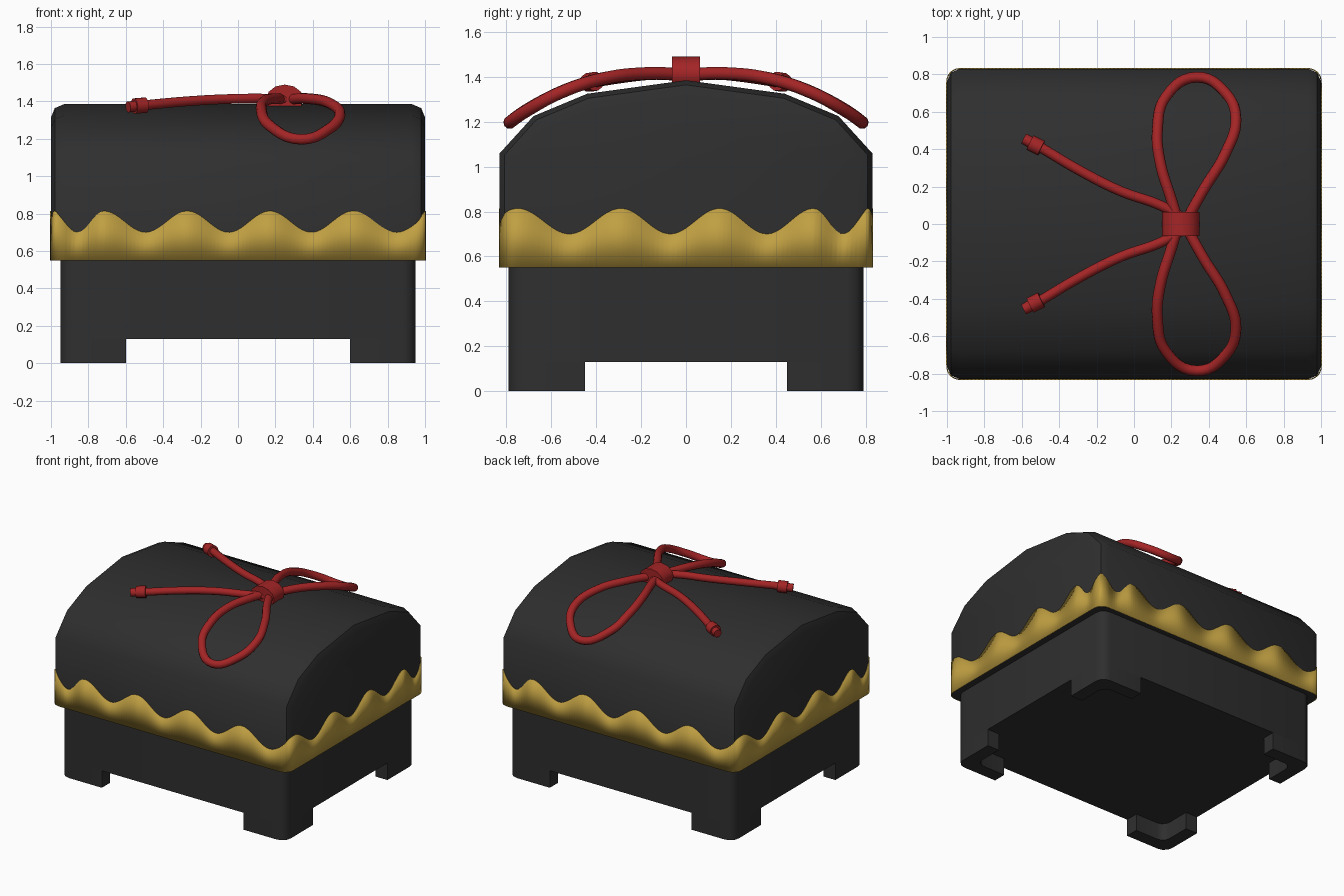
import bpy, bmesh, math
from mathutils import Vector

old = bpy.data.objects.get("Cube")
if old:
    bpy.data.objects.remove(old)


def material(name, r, g, b):
    m = bpy.data.materials.new(name)
    m.use_nodes = True
    m.diffuse_color = (r, g, b, 1)
    m.node_tree.nodes["Principled BSDF"].inputs["Base Color"].default_value = (r, g, b, 1)
    return m


BLACK = material("charcoal black", 0.028, 0.028, 0.028)
GOLD = material("gold", 0.53, 0.35, 0.055)
RED = material("ribbon red", 0.37, 0.018, 0.019)


def finish(name, bm, mat, angle=None):
    bmesh.ops.recalc_face_normals(bm, faces=bm.faces[:])
    mesh = bpy.data.meshes.new(name)
    bm.to_mesh(mesh)
    bm.free()
    return place(name, mesh, mat, angle)


def place(name, data, mat, angle=None):
    data.materials.append(mat)
    ob = bpy.data.objects.new(name, data)
    bpy.context.collection.objects.link(ob)
    if angle:
        bpy.ops.object.select_all(action='DESELECT')
        ob.select_set(True)
        bpy.context.view_layer.objects.active = ob
        bpy.ops.object.shade_smooth_by_angle(angle=math.radians(angle))
    return ob


def prism(points, offset):
    """Extrude a closed polygon by an offset vector."""
    bm = bmesh.new()
    face = bm.faces.new([bm.verts.new(p) for p in points])
    geom = bmesh.ops.extrude_face_region(bm, geom=[face])["geom"]
    bmesh.ops.translate(bm, vec=offset, verts=[v for v in geom if isinstance(v, bmesh.types.BMVert)])
    return bm


# Base body with rounded vertical corners
BX, BY, R, FLOOR = 0.95, 0.79, 0.07, 0.13


def arc(hx, hy, r, steps=3):
    return [(hx - r + r * math.sin(a), hy - r + r * math.cos(a))
            for a in (math.pi / 2 * i / steps for i in range(steps + 1))]


corner = arc(BX, BY, R)
ring = (corner + [(x, -y) for x, y in reversed(corner)]
        + [(-x, -y) for x, y in corner] + [(-x, y) for x, y in reversed(corner)])
finish("base_body", prism([(x, y, FLOOR) for x, y in ring], (0, 0, 0.44)), BLACK, 35)

# Angle-shaped feet, one at each corner
T = 0.1
foot = ([(0.6, BY)] + corner + [(BX, 0.45), (BX - T, 0.45)]
        + arc(BX - T, BY - T, 0.06)[::-1] + [(0.6, BY - T)])
for sx, side in ((1, "left"), (-1, "right")):
    for sy, end in ((1, "back"), (-1, "front")):
        finish(f"foot_{end}_{side}", prism([(x * sx, y * sy, 0) for x, y in foot], (0, 0, FLOOR)), BLACK, 35)

# Domed lid with softened ends
LX, LY, RIM = 1.0, 0.83, 0.55
half = [(LY, RIM), (LY, 1.06), (0.68, 1.225), (0.44, 1.325)]
arch = half + [(0, 1.385)] + [(-y, z) for y, z in reversed(half)]
bm = prism([(-LX, y, z) for y, z in arch], (2 * LX, 0, 0))
ends = [e for e in bm.edges
        if abs(e.verts[0].co.x - e.verts[1].co.x) < 0.01
        and max(v.co.z for v in e.verts) > RIM + 0.01]
bmesh.ops.bevel(bm, geom=ends, offset=0.07, segments=2, profile=0.5, affect='EDGES', clamp_overlap=False)
finish("lid", bm, BLACK, 44)

# Scalloped gold band running round the lid
HALF = 2 * (LX + LY)
CRESTS = [0, 0.283, 0.73, 1.17, 1.615, 2.08, 2.54, 2.98, 3.4, HALF]


def band_height(s):
    s %= HALF
    for a, b in zip(CRESTS, CRESTS[1:]):
        if a <= s <= b:
            return 0.757 + 0.057 * math.cos(2 * math.pi * (s - a) / (b - a))
    return 0.757


def band_point(s):
    flip = 1 if s < HALF else -1
    s %= HALF
    p = Vector((-LX + s, -LY)) if s < 2 * LX else Vector((LX, -LY + s - 2 * LX))
    cx, cy = LX - R, LY - R
    q = Vector((max(-cx, min(cx, p.x)), max(-cy, min(cy, p.y))))
    return (q + (p - q).normalized() * (R + 0.004)) * flip


bm = bmesh.new()
N = 360
columns = []
for i in range(N):
    s = 2 * HALF * i / N
    p = band_point(s)
    columns.append((bm.verts.new((p.x, p.y, RIM)), bm.verts.new((p.x, p.y, band_height(s)))))
for i, (a, b) in enumerate(columns):
    c, d = columns[(i + 1) % N]
    bm.faces.new((a, c, d, b))
band = finish("gold_band", bm, GOLD, 35)
solid = band.modifiers.new("thickness", 'SOLIDIFY')
solid.thickness = 0.006
solid.offset = -1


# Ribbon cords
def cord(name, points, radius=0.029):
    curve = bpy.data.curves.new(name, 'CURVE')
    curve.dimensions = '3D'
    curve.bevel_depth = radius
    curve.bevel_resolution = 3
    curve.resolution_u = 6
    curve.use_fill_caps = True
    spline = curve.splines.new('BEZIER')
    spline.bezier_points.add(len(points) - 1)
    for bp, p in zip(spline.bezier_points, points):
        bp.co = p
        bp.handle_left_type = bp.handle_right_type = 'AUTO'
    return place(name, curve, RED)


LOOP = [(0.24, 0, 1.41), (0.2, 0.13, 1.415), (0.14, 0.33, 1.4), (0.125, 0.5, 1.355),
        (0.17, 0.68, 1.27), (0.335, 0.785, 1.197), (0.49, 0.7, 1.255), (0.545, 0.56, 1.33),
        (0.49, 0.38, 1.39), (0.37, 0.18, 1.415), (0.27, 0, 1.41)]
TAIL = [(0.25, 0.04, 1.41), (0.14, 0.1, 1.415), (-0.07, 0.175, 1.412),
        (-0.28, 0.28, 1.4), (-0.5, 0.41, 1.38)]
TIP = [(-0.495, 0.405, 1.38), (-0.555, 0.435, 1.375)]
END = [(-0.54, 0.43, 1.376), (-0.588, 0.456, 1.37)]
for sy, side in ((1, "back"), (-1, "front")):
    for part, pts, rad in (("loop", LOOP, 0.029), ("tail", TAIL, 0.027),
                           ("tail_knot", TIP, 0.043), ("tail_end", END, 0.03)):
        cord(f"bow_{part}_{side}", [(x, y * sy, z) for x, y, z in pts], rad)

# Wrapped knot at the middle of the bow
knot = [(0.25 + 0.1 * math.cos(a), -0.063, 1.412 + 0.078 * math.sin(a))
        for a in (math.pi * i / 6 for i in range(12))]
finish("bow_knot", prism(knot, (0, 0.126, 0)), RED, 40)
